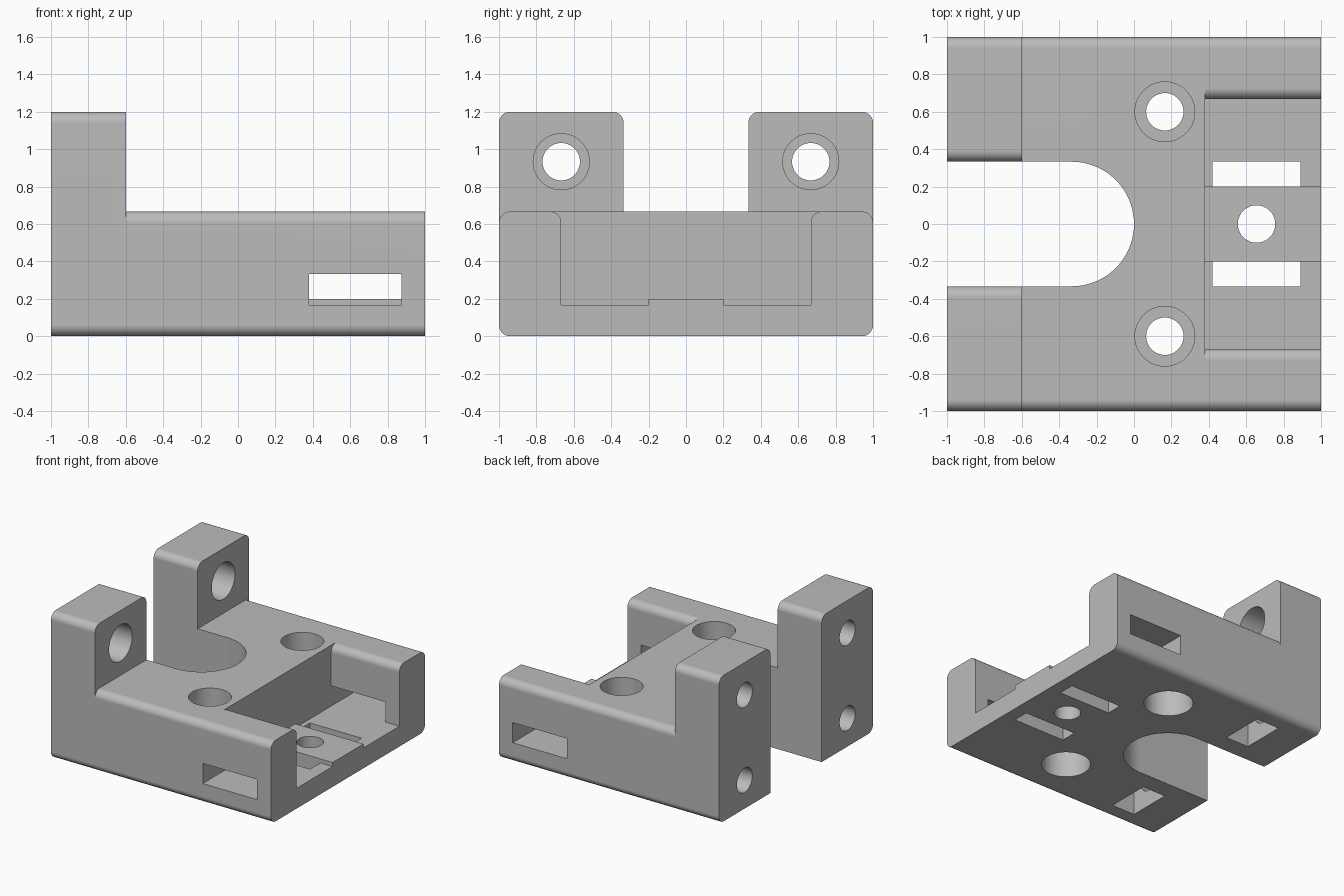
import bpy, bmesh
from math import sin, cos, pi, radians
from mathutils import Vector

if "Cube" in bpy.data.objects:
    bpy.data.objects.remove(bpy.data.objects["Cube"])

grey = bpy.data.materials.new("plain grey")
grey.use_nodes = True
colour = (0.5, 0.5, 0.5, 1)
grey.diffuse_color = colour
grey.node_tree.nodes["Principled BSDF"].inputs["Base Color"].default_value = colour

ROUND = 0.06


def arc(cx, cy, r, start, end, steps=10):
    """Points on an arc, angles in degrees."""
    angles = [radians(start + (end - start) * i / steps) for i in range(steps + 1)]
    return [(cx + r * cos(a), cy + r * sin(a)) for a in angles]


def circle(cx, cy, r, sides=48):
    return arc(cx, cy, r, 0, 360, sides)[:-1]


def box(a0, a1, b0, b1):
    return [(a0, b0), (a1, b0), (a1, b1), (a0, b1)]


def rounded_box(a0, a1, b0, b1, bottom=True):
    """Rectangle with rounded top corners and, if wanted, bottom corners."""
    r = ROUND
    top = arc(a1 - r, b1 - r, r, 0, 90) + arc(a0 + r, b1 - r, r, 90, 180)
    if not bottom:
        return [(a0, b0), (a1, b0)] + top
    return arc(a0 + r, b0 + r, r, 180, 270) + arc(a1 - r, b0 + r, r, 270, 360) + top


def prism(name, axis, outline, lo, hi):
    """Extrude an outline along an axis: x takes (y, z), y takes (x, z), z takes (x, y)."""
    def place(a, b, c):
        return {"x": (c, a, b), "y": (a, c, b), "z": (a, b, c)}[axis]
    bm = bmesh.new()
    face = bm.faces.new([bm.verts.new(place(a, b, lo)) for a, b in outline])
    moved = bmesh.ops.extrude_face_region(bm, geom=[face])["geom"]
    bmesh.ops.translate(bm, verts=[v for v in moved if isinstance(v, bmesh.types.BMVert)],
                        vec=Vector(place(0, 0, hi - lo)))
    bmesh.ops.recalc_face_normals(bm, faces=bm.faces)
    mesh = bpy.data.meshes.new(name)
    bm.to_mesh(mesh)
    bm.free()
    mesh.materials.append(grey)
    obj = bpy.data.objects.new(name, mesh)
    bpy.context.collection.objects.link(obj)
    return obj


def combine(target, tool, operation):
    tool.hide_render = True
    mod = target.modifiers.new(operation, "BOOLEAN")
    mod.operation, mod.solver, mod.object = operation, "EXACT", tool
    bpy.context.view_layer.objects.active = target
    bpy.ops.object.modifier_apply(modifier=mod.name)
    bpy.data.objects.remove(tool)


def cut(axis, outline, lo, hi):
    combine(body, prism("cutter", axis, outline, lo, hi), "DIFFERENCE")


# Rounded base block with two upright lugs
body = prism("mount_body", "x", rounded_box(-1, 1, 0, 0.667), -1, 1)
for s in (-1, 1):
    y0, y1 = sorted((s * 0.333, s))
    lug = prism("lug", "x", rounded_box(y0, y1, 0.3, 1.2, bottom=False), -1, -0.6)
    combine(body, lug, "UNION")

# Round-ended slot between the lugs
cut("z", [(-1.2, -0.333)] + arc(-0.333, 0, 0.333, -90, 90, 40) + [(-1.2, 0.333)], -0.2, 1.4)

# Open tray with a raised centre strip and rounded wall tops
rim = 0.667 + ROUND
tray = [(-0.667, 0.167), (-0.2, 0.167), (-0.2, 0.2), (0.2, 0.2), (0.2, 0.167), (0.667, 0.167)]
tray += arc(rim, 0.667 - ROUND, ROUND, 180, 90) + [(rim, 0.8), (-rim, 0.8)]
tray += arc(-rim, 0.667 - ROUND, ROUND, 90, 0)
cut("x", tray, 0.38, 1.2)

# Centre hole in the tray
cut("z", circle(0.655, 0, 0.1), -0.1, 0.4)

for s in (-1, 1):
    # Tray floor slot and side wall window
    cut("z", box(0.42, 0.89, *sorted((s * 0.2, s * 0.333))), -0.1, 0.19 + 0.1)
    cut("y", box(0.38, 0.875, 0.167, 0.333), *sorted((s * 0.6, s * 1.2)))

    # Vertical bolt hole, counterbored at both ends
    cut("z", circle(0.165, s * 0.6, 0.1), -0.1, 0.8)
    cut("z", circle(0.165, s * 0.6, 0.16), 0.4, 0.8)
    cut("z", circle(0.165, s * 0.6, 0.185), -0.1, 0.25)

    # Lug hole with counterbore, and the blind hole below it
    y = s * 0.667
    cut("x", circle(y, 0.933, 0.1), -1.2, -0.5)
    cut("x", circle(y, 0.933, 0.15), -0.8, -0.5)
    cut("x", circle(y, 0.233, 0.1), -1.2, -0.4)

    # Nut trap: pointed roof, open at the bottom
    w, h = 0.18, 0.104
    trap = [(y - w, -0.1), (y + w, -0.1), (y + w, 0.233 + h), (y, 0.233 + 2 * h), (y - w, 0.233 + h)]
    cut("x", trap, -0.71, -0.5)

# Smooth the curved faces, keep the flat ones crisp
bpy.ops.object.select_all(action="DESELECT")
body.select_set(True)
bpy.context.view_layer.objects.active = body
bpy.ops.object.shade_smooth_by_angle(angle=radians(30))
weighted = body.modifiers.new("even_normals", "WEIGHTED_NORMAL")
weighted.keep_sharp = True
